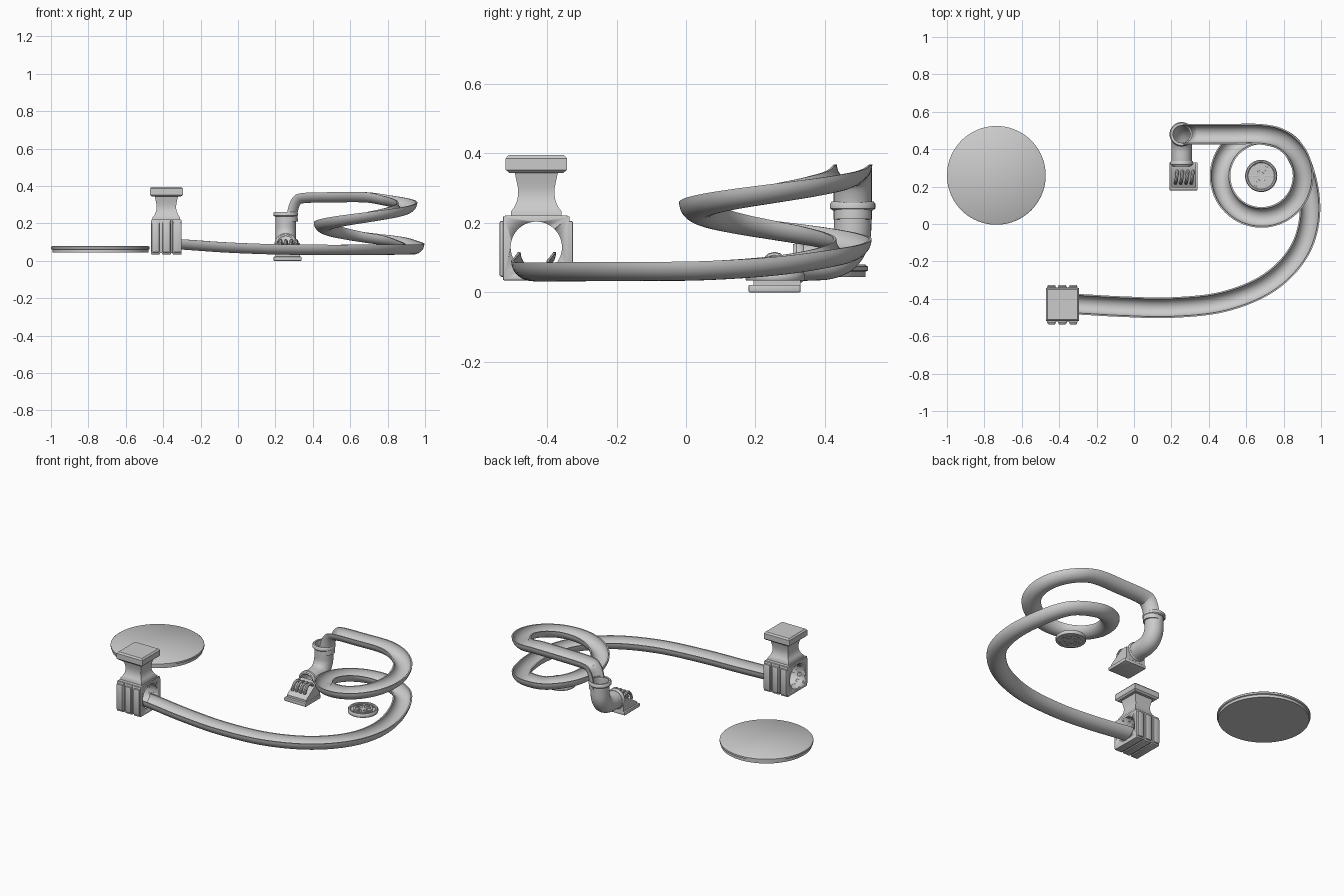
import bpy, bmesh
from math import sin, cos, pi
from mathutils import Vector

if "Cube" in bpy.data.objects:
    bpy.data.objects.remove(bpy.data.objects["Cube"])


def finish(name, bm, smooth=True):
    bmesh.ops.recalc_face_normals(bm, faces=bm.faces)
    me = bpy.data.meshes.new(name)
    bm.to_mesh(me)
    bm.free()
    ob = bpy.data.objects.new(name, me)
    bpy.context.collection.objects.link(ob)
    if smooth:
        bpy.ops.object.select_all(action='DESELECT')
        ob.select_set(True)
        bpy.context.view_layer.objects.active = ob
        bpy.ops.object.shade_smooth_by_angle(angle=0.7)
    return ob


def skin(name, rings, caps=True, closed=False):
    """Join equal rings of points with quads."""
    bm = bmesh.new()
    vs = [[bm.verts.new(p) for p in r] for r in rings]
    pairs = list(zip(vs, vs[1:])) + ([(vs[-1], vs[0])] if closed else [])
    for a, b in pairs:
        for i in range(len(a)):
            j = (i + 1) % len(a)
            bm.faces.new((a[i], a[j], b[j], b[i]))
    if caps and not closed:
        bm.faces.new(vs[0])
        bm.faces.new(vs[-1])
    return finish(name, bm)


def lathe(name, c, profile, n=48, closed=False, axis='Z', turn=0):
    """Profile of (radius, height) spun about a vertical or y axis at c."""
    rings = []
    for r, h in profile:
        pts = []
        for k in range(n):
            a = 2 * pi * k / n + turn
            u, v = r * cos(a), r * sin(a)
            pts.append((c[0] + u, c[1] + v, c[2] + h) if axis == 'Z'
                       else (c[0] + u, c[1] + h, c[2] + v))
        rings.append(pts)
    return skin(name, rings, closed=closed)


def box(name, lo, hi, bevel=0.0):
    bm = bmesh.new()
    bmesh.ops.create_cube(bm, size=1)
    for v in bm.verts:
        v.co = Vector([(lo[i] + hi[i]) / 2 + v.co[i] * (hi[i] - lo[i]) for i in range(3)])
    if bevel:
        bmesh.ops.bevel(bm, geom=bm.edges[:], offset=bevel, segments=2,
                        affect='EDGES', profile=0.5)
    return finish(name, bm)


def spline(ctrl, steps=8):
    P = [Vector(p) for p in ctrl]
    P = [2 * P[0] - P[1]] + P + [2 * P[-1] - P[-2]]
    out = []
    for i in range(1, len(P) - 2):
        a, b, c, d = P[i - 1:i + 3]
        for s in range(steps):
            t = s / steps
            out.append(0.5 * (2 * b + (c - a) * t + (2 * a - 5 * b + 4 * c - d) * t * t
                              + (3 * b - a - 3 * c + d) * t ** 3))
    return out + [P[-2]]


def sweep(name, path, section, side, caps=True):
    side = Vector(side)
    rings = []
    for i, p in enumerate(path):
        t = (path[min(i + 1, len(path) - 1)] - path[max(i - 1, 0)]).normalized()
        s = t.cross(Vector((0, 0, 1)))
        if s.length > 0.25:
            side = s.normalized()
        up = side.cross(t).normalized()
        rings.append([p + side * u + up * v for u, v in section])
    return skin(name, rings, caps)


# Slide channel: drop bend, straight, one spiral turn, long flared run-out
ctrl = [(.265, .48, .21), (.265, .48, .27), (.29, .48, .335), (.34, .48, .362), (.5, .48, .367)]
for k in range(13):
    a = pi / 2 - 2 * pi * k / 12
    ctrl.append((.682 + .222 * cos(a), .257 + .222 * sin(a), .367 - .215 * k / 12))
ctrl += [(.83, .425, .13), (.915, .26, .104), (.94, .05, .09), (.88, -.15, .088),
         (.72, -.315, .087), (.48, -.415, .086), (.2, -.447, .089), (-.06, -.442, .099),
         (-.28, -.43, .114), (-.34, -.43, .116)]
R, r, n = .055, .047, 16
section = [(R * cos(pi + pi * k / n), R * sin(pi + pi * k / n)) for k in range(n + 1)]
section += [(r * cos(-pi * k / n), r * sin(-pi * k / n)) for k in range(n + 1)]
sweep("slide_channel", spline(ctrl), section, (0, -1, 0))

# Hollow drain pipe with elbow and two collars
circle = [(.05 * cos(2 * pi * k / 32), .05 * sin(2 * pi * k / 32)) for k in range(32)]
elbow = spline([(.255, .48, .255), (.255, .48, .21), (.255, .476, .155), (.255, .452, .112),
                (.255, .41, .092), (.255, .355, .088), (.255, .31, .086)])
pipe = sweep("drain_pipe", elbow, circle, (-1, 0, 0), caps=False)
m = pipe.modifiers.new("wall", 'SOLIDIFY')
m.thickness, m.offset = .008, 0
collar = [(.05, 0), (.058, 0), (.065, .006), (.065, .02), (.06, .026), (.05, .026)]
lathe("pipe_collar", (.255, .48, .236), collar, closed=True)
lathe("elbow_collar", (.255, .312, .088), [(a * .92, h) for a, h in collar], closed=True, axis='Y')

# Outlet: base plate, sloped housing, row of arched ribs
box("outlet_plate", (.19, .18, 0), (.34, .33, .022), .004)
wedge = [(.195, .02), (.33, .02), (.33, .095), (.29, .095), (.195, .035)]
skin("outlet_housing", [[(x, y, z) for y, z in wedge] for x in (.2, .332)])
for k in range(4):
    x = .222 + k * .028
    arch = [Vector((x + .012 * j / 8, .255 - .036 * cos(pi * j / 8),
                    .058 + .05 * sin(pi * j / 8))) for j in range(9)]
    sweep("outlet_rib", arch, [(.009 * cos(pi * j / 4), .009 * sin(pi * j / 4))
                               for j in range(8)], (1, 0, 0))

# Gate block: core with three slabs, bored through along x
cx, cy = -.383, -.431
parts = [box("gate_core", (-.463, -.522, .042), (-.303, -.34, .222), .004)]
for x in (-.441, cx, -.325):
    parts.append(box("gate_rib", (x - .021, -.537, .045), (x + .021, -.325, .206), .006))
    parts.append(box("gate_slab", (x - .024, -.527, .035), (x + .024, -.335, .219), .003))
bore = lathe("bore_cutter", (0, 0, 0), [(.074, -.2), (.074, .2)], n=40)
bore.rotation_euler = (0, pi / 2, 0)
bore.location = (cx, cy, .13)
bore.hide_render = True
bore.hide_viewport = True
for p in parts:
    m = p.modifiers.new("bore", 'BOOLEAN')
    m.operation, m.object, m.solver = 'DIFFERENCE', bore, 'EXACT'

# Square waisted neck and cap
q = 2 ** .5
neck = [(.073, .215), (.073, .233), (.063, .246), (.055, .265), (.052, .283),
        (.053, .302), (.057, .322), (.063, .348)]
lathe("gate_neck", (cx, cy, 0), [(a * q, h) for a, h in neck], n=4, turn=pi / 4)
cap = [(.078, .344), (.088, .353), (.088, .386), (.08, .395)]
lathe("gate_cap", (cx, cy, 0), [(a * q, h) for a, h in cap], n=4, turn=pi / 4)

# Round pool slab
lathe("pool_slab", (-.736, .26, 0), [(.257, .044), (.257, .06), (.264, .063), (.264, .074),
                                    (.256, .08)], n=80)

# Drain cover: rim, recessed floor, inner ring and spokes
c = (.68, .257, 0)
lathe("cover_rim", c, [(.07, .034), (.083, .034), (.086, .038), (.086, .052), (.081, .058),
                       (.074, .058), (.07, .054)], closed=True)
lathe("cover_floor", c, [(.074, .038), (.074, .049)])
lathe("cover_inner_ring", c, [(.044, .035), (.054, .035), (.054, .056), (.044, .056)], closed=True)
lathe("cover_hub", c, [(.018, .036), (.018, .053)], n=24)
for k in range(6):
    s = box("cover_spoke", (.015, -.005, .036), (.072, .005, .053), .001)
    s.location = c
    s.rotation_euler.z = k * pi / 3
